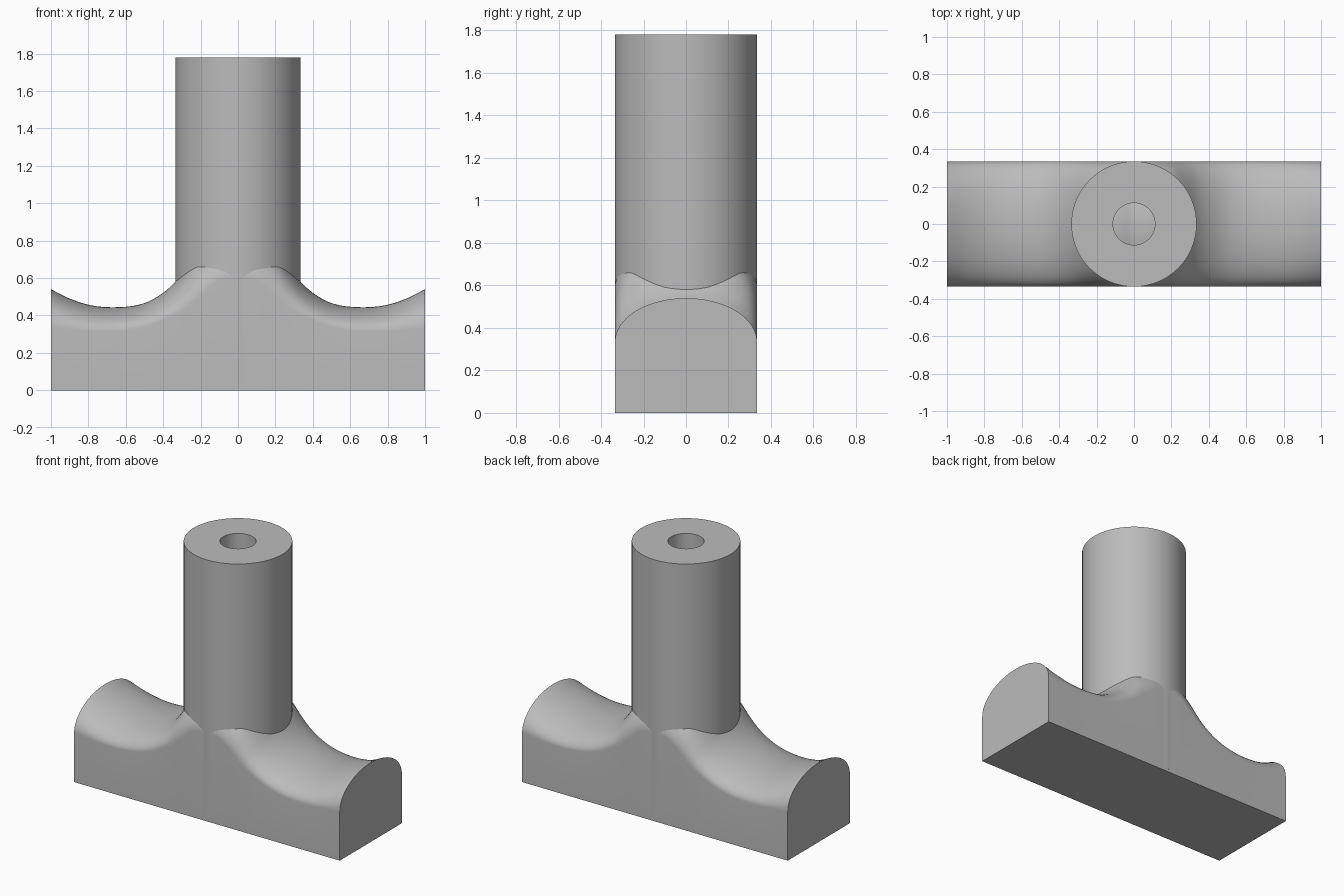
import bpy
import bmesh
from math import sin, cos, pi, radians

cube = bpy.data.objects.get("Cube")
if cube:
    bpy.data.objects.remove(cube, do_unlink=True)

grey = bpy.data.materials.new("plain grey")
grey.use_nodes = True
grey.diffuse_color = (0.5, 0.5, 0.5, 1)
grey.node_tree.nodes["Principled BSDF"].inputs["Base Color"].default_value = (0.5, 0.5, 0.5, 1)

HALF_WIDTH = 0.334
RADIUS = 0.335
HOLE = 0.112
TOP = 1.78
HOLE_FLOOR = 0.45

# Saddle outline: distance from centre, shoulder height, crown height
KEYS = [(0, 0.60, 0.78), (0.1, 0.585, 0.79), (0.2, 0.50, 0.77), (0.28, 0.435, 0.66),
        (0.335, 0.405, 0.58), (0.42, 0.365, 0.507), (0.52, 0.335, 0.46),
        (0.65, 0.315, 0.444), (0.78, 0.315, 0.453), (0.9, 0.325, 0.49), (1, 0.335, 0.54)]


def heights(x):
    """Smooth shoulder and crown heights at distance x from the centre."""
    x = abs(x)
    last = len(KEYS) - 1
    i = max(k for k in range(last) if KEYS[k][0] <= x)
    a, b = KEYS[i], KEYS[i + 1]
    before, after = KEYS[max(i - 1, 0)], KEYS[min(i + 2, last)]
    span = b[0] - a[0]
    t = (x - a[0]) / span
    result = []
    for c in (1, 2):
        slope_a = (b[c] - before[c]) / (b[0] - before[0]) * span if i else 0
        slope_b = (after[c] - a[c]) / (after[0] - a[0]) * span
        result.append((2*t**3 - 3*t**2 + 1) * a[c] + (t**3 - 2*t**2 + t) * slope_a
                      + (3*t**2 - 2*t**3) * b[c] + (t**3 - t**2) * slope_b)
    return result


def finish(bm, name):
    bmesh.ops.recalc_face_normals(bm, faces=bm.faces)
    mesh = bpy.data.meshes.new(name)
    bm.to_mesh(mesh)
    bm.free()
    mesh.materials.append(grey)
    obj = bpy.data.objects.new(name, mesh)
    bpy.context.collection.objects.link(obj)
    bpy.ops.object.select_all(action="DESELECT")
    obj.select_set(True)
    bpy.context.view_layer.objects.active = obj
    bpy.ops.object.shade_smooth_by_angle(angle=radians(35))
    return obj


def bridge(bm, first, second):
    """Join two closed rings with quads."""
    for k in range(len(first)):
        n = (k + 1) % len(first)
        bm.faces.new((first[k], first[n], second[n], second[k]))


# Saddle base: arched sections lofted along x
bm = bmesh.new()
STEPS, ARCH = 100, 40
rings = []
for s in range(STEPS + 1):
    x = -1 + 2 * s / STEPS
    shoulder, crown = heights(x)
    section = [(-HALF_WIDTH, 0), (HALF_WIDTH, 0)]
    for k in range(ARCH + 1):
        angle = pi * k / ARCH
        section.append((HALF_WIDTH * cos(angle), shoulder + (crown - shoulder) * sin(angle)))
    rings.append([bm.verts.new((x, y, z)) for y, z in section])
for first, second in zip(rings, rings[1:]):
    bridge(bm, first, second)
bm.faces.new(rings[0])
bm.faces.new(rings[-1])
finish(bm, "saddle_base")

# Upright post: profile turned around z, with a blind hole in the top
bm = bmesh.new()
SIDES = 96
profile = [(RADIUS, 0.02), (RADIUS, TOP), (HOLE, TOP), (HOLE, HOLE_FLOOR)]
rings = [[bm.verts.new((r * cos(2 * pi * k / SIDES), r * sin(2 * pi * k / SIDES), z))
          for k in range(SIDES)] for r, z in profile]
for first, second in zip(rings, rings[1:]):
    bridge(bm, first, second)
bm.faces.new(rings[0])
bm.faces.new(rings[-1])
finish(bm, "upright_post")
